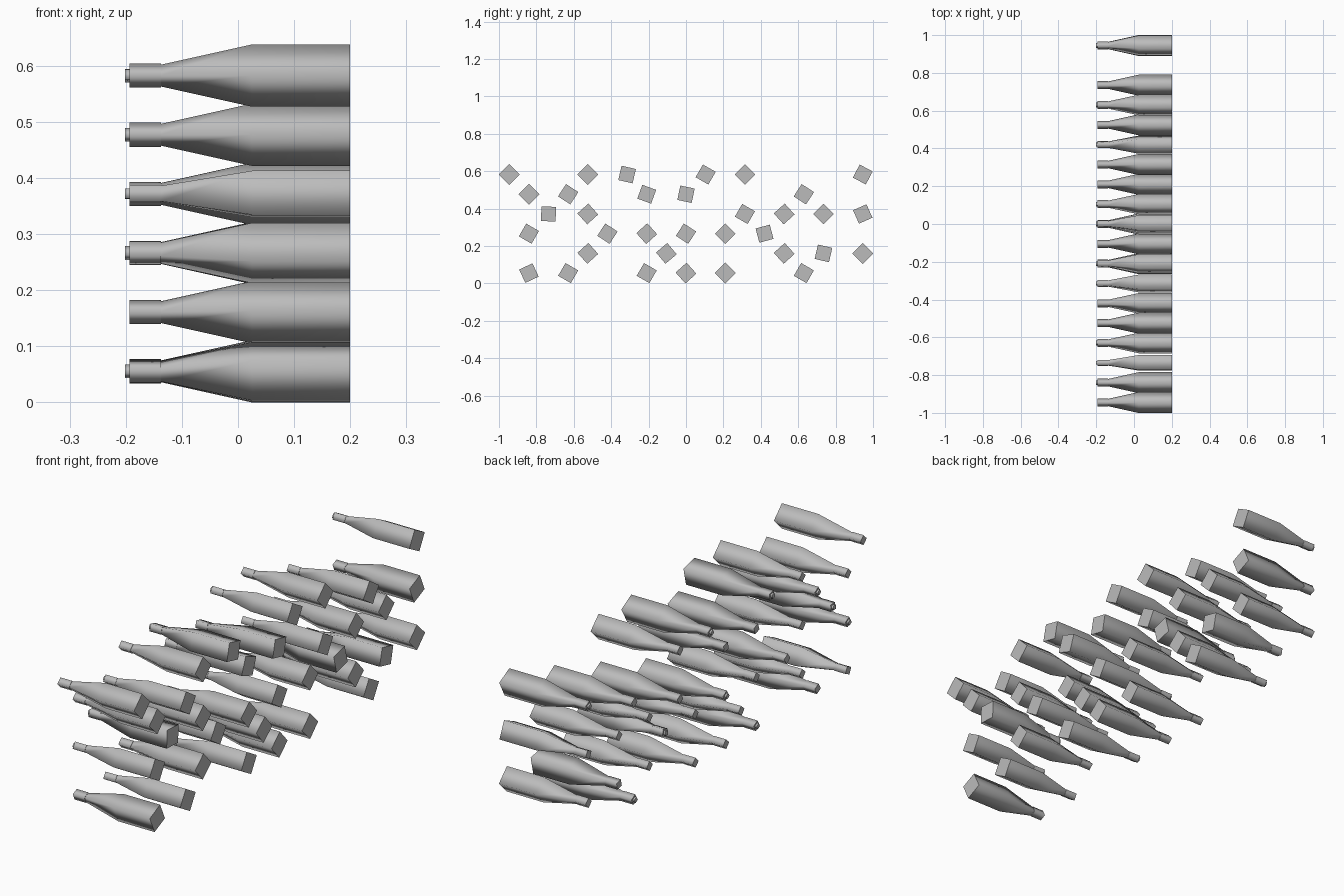
import bpy, bmesh, math
from math import radians, cos, sin

cube = bpy.data.objects.get("Cube")
if cube:
    bpy.data.objects.remove(cube)

GREY = (0.5, 0.5, 0.5, 1)
mat = bpy.data.materials.new("plain grey")
mat.use_nodes = True
mat.diffuse_color = GREY
mat.node_tree.nodes["Principled BSDF"].inputs["Base Color"].default_value = GREY

# Bottle profile along x: (position, corner radius), base to lip
BODY = [(0.2, 0.0555), (0.025, 0.0555), (-0.137, 0.0195),
        (-0.137, 0.0215), (-0.193, 0.0215)]
TIP = [(-0.193, 0.0125), (-0.201, 0.0125)]


def bottle_mesh(name, profile):
    """Four-sided bottle, smooth around its sides, crisp at base and steps."""
    bm = bmesh.new()
    rings = []
    for x, r in profile:
        rings.append([bm.verts.new((x, r * cos(a), r * sin(a)))
                      for a in (radians(45 + 90 * i) for i in range(4))])
    for (x0, _), (x1, _), a, b in zip(profile, profile[1:], rings, rings[1:]):
        for i in range(4):
            j = (i + 1) % 4
            bm.faces.new((a[i], a[j], b[j], b[i])).smooth = x0 != x1
    bm.faces.new(rings[0])
    bm.faces.new(rings[-1])
    bmesh.ops.recalc_face_normals(bm, faces=bm.faces)
    for e in bm.edges:
        if len({f.smooth for f in e.link_faces}) > 1:
            e.smooth = False
    mesh = bpy.data.meshes.new(name)
    bm.to_mesh(mesh)
    bm.free()
    mesh.materials.append(mat)
    return mesh


plain = bottle_mesh("plain_bottle", BODY)
tipped = bottle_mesh("tipped_bottle", BODY + TIP)

# Rack rows from the bottom: {column: roll in degrees}
ROWS = [
    {-8: 25, -6: -30, -2: -30, 0: 42, 2: 45, 6: -30},
    {-5: 42, -1: 40, 5: 42, 7: -13, 9: 45},
    {-8: -30, -4: -33, -2: 42, 0: -33, 2: 45, 4: 15},
    {-7: -3, -5: 42, 3: -30, 5: 42, 7: 45, 9: 24},
    {-8: 45, -6: -33, -2: -20, 0: -12, 6: -33},
    {-9: 45, -5: 45, -3: -13, 1: -30, 3: 45, 9: -28},
]
TIPPED = {(0, 6), (0, -2), (2, -8), (2, 0), (2, 4), (3, -7), (4, -6),
          (5, -3), (5, 1), (5, 9)}

# Bottles lying in the rack
for row, columns in enumerate(ROWS):
    for col, roll in columns.items():
        mesh = tipped if (row, col) in TIPPED else plain
        ob = bpy.data.objects.new(f"bottle_row{row + 1}_column{col + 10}", mesh)
        ob.location = (0, col * 0.105, 0.0555 + row * 0.1054)
        ob.rotation_euler.x = radians(roll)
        bpy.context.collection.objects.link(ob)
